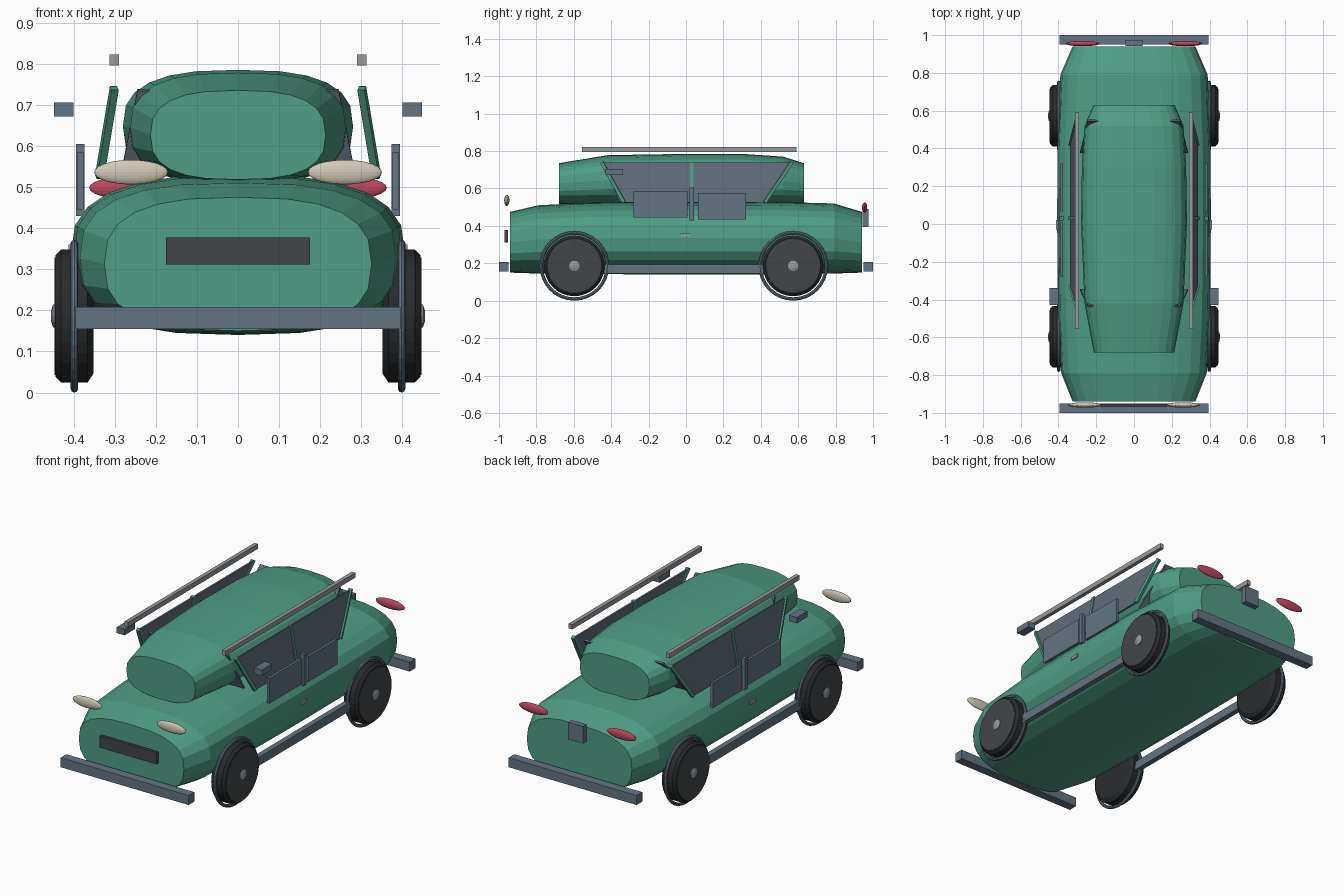
import bpy, bmesh, math
from mathutils import Vector, Matrix

if "Cube" in bpy.data.objects:
    bpy.data.objects.remove(bpy.data.objects["Cube"])


def mat(name, rgb):
    m = bpy.data.materials.new(name)
    m.diffuse_color = (*rgb, 1)
    m.use_nodes = True
    m.node_tree.nodes["Principled BSDF"].inputs["Base Color"].default_value = m.diffuse_color
    return m


GREEN = mat("body green", (0.078, 0.34, 0.235))
SLATE = mat("slate trim", (0.125, 0.178, 0.23))
GLASS = mat("window slate", (0.115, 0.15, 0.195))
TYRE = mat("tyre black", (0.022, 0.024, 0.026))
CHAR = mat("charcoal", (0.055, 0.06, 0.066))
SILVER = mat("light grey", (0.32, 0.33, 0.34))
CREAM = mat("lamp cream", (0.64, 0.58, 0.47))
RED = mat("lamp red", (0.52, 0.065, 0.11))


def finish(bm, name, material):
    bmesh.ops.recalc_face_normals(bm, faces=bm.faces)
    me = bpy.data.meshes.new(name)
    bm.to_mesh(me)
    bm.free()
    me.materials.append(material)
    ob = bpy.data.objects.new(name, me)
    bpy.context.collection.objects.link(ob)
    return ob


def box(name, lo, hi, material):
    bm = bmesh.new()
    lo, hi = Vector(lo), Vector(hi)
    bmesh.ops.create_cube(bm, size=1, matrix=Matrix.Translation((lo + hi) / 2)
                          @ Matrix.Diagonal((*(hi - lo), 1)))
    return finish(bm, name, material)


def bar(name, a, b, width, material):
    """Square bar between two points."""
    a, b = Vector(a), Vector(b)
    bm = bmesh.new()
    rot = (b - a).to_track_quat('Z', 'Y').to_matrix().to_4x4()
    bmesh.ops.create_cube(bm, size=1, matrix=Matrix.Translation((a + b) / 2) @ rot
                          @ Matrix.Diagonal((width, width, (b - a).length, 1)))
    return finish(bm, name, material)


def panel(name, corners, thickness, material):
    """Thin plate through four corners."""
    p = [Vector(c) for c in corners]
    n = (p[1] - p[0]).cross(p[3] - p[0]).normalized() * thickness / 2
    bm = bmesh.new()
    f = [bm.verts.new(v + n) for v in p]
    b = [bm.verts.new(v - n) for v in p]
    bm.faces.new(f)
    bm.faces.new(b[::-1])
    for i in range(4):
        j = (i + 1) % 4
        bm.faces.new((f[i], b[i], b[j], f[j]))
    return finish(bm, name, material)


def loft(name, sections, power, sides, material):
    """Rounded shell from (y, half width, bottom, top) sections."""
    bm = bmesh.new()
    rings = []
    for y, w, z0, z1 in sections:
        ring = []
        for i in range(sides):
            t = 2 * math.pi * i / sides
            c, s = math.cos(t), math.sin(t)
            ring.append(bm.verts.new((
                w * math.copysign(abs(c) ** (2 / power), c), y,
                (z0 + z1) / 2 + (z1 - z0) / 2 * math.copysign(abs(s) ** (2 / power), s))))
        rings.append(ring)
    for r, q in zip(rings, rings[1:]):
        for i in range(sides):
            j = (i + 1) % sides
            bm.faces.new((r[i], r[j], q[j], q[i]))
    bm.faces.new(rings[0])
    bm.faces.new(rings[-1][::-1])
    return finish(bm, name, material)


def lathe(name, profile, centre, side, material, steps=32, closed=False):
    """Spin (x, radius) points round the wheel axle."""
    bm = bmesh.new()
    rings = [[bm.verts.new((side * x, centre[0] + r * math.cos(2 * math.pi * i / steps),
                            centre[1] + r * math.sin(2 * math.pi * i / steps)))
              for i in range(steps)] for x, r in profile]
    pairs = list(zip(rings, rings[1:]))
    if closed:
        pairs.append((rings[-1], rings[0]))
    for r, q in pairs:
        for i in range(steps):
            j = (i + 1) % steps
            bm.faces.new((r[i], r[j], q[j], q[i]))
    if not closed:
        bm.faces.new(rings[0])
        bm.faces.new(rings[-1])
    return finish(bm, name, material)


def lamp(name, centre, radii, material):
    bm = bmesh.new()
    bmesh.ops.create_uvsphere(bm, u_segments=24, v_segments=12, radius=1,
                              matrix=Matrix.Translation(centre) @ Matrix.Diagonal((*radii, 1)))
    return finish(bm, name, material)


# Main shells
loft("body", [(-0.94, 0.325, 0.15, 0.475), (-0.79, 0.385, 0.145, 0.51),
              (-0.5, 0.4, 0.142, 0.525), (0, 0.407, 0.14, 0.53), (0.4, 0.405, 0.14, 0.53),
              (0.79, 0.39, 0.145, 0.52), (0.94, 0.325, 0.15, 0.475)], 2.7, 24, GREEN)
loft("cabin", [(-0.68, 0.213, 0.518, 0.735), (-0.42, 0.262, 0.512, 0.778),
               (0, 0.28, 0.51, 0.785), (0.3, 0.276, 0.51, 0.785),
               (0.52, 0.262, 0.512, 0.77), (0.63, 0.215, 0.518, 0.735)], 2.7, 24, GREEN)

# Bumpers, grille and rear box
box("front_bumper", (-0.395, -1, 0.155), (0.395, -0.95, 0.208), SLATE)
box("rear_bumper", (-0.395, 0.95, 0.155), (0.395, 1, 0.208), SLATE)
box("grille", (-0.175, -0.97, 0.312), (0.175, -0.953, 0.377), CHAR)
box("rear_plate_box", (-0.045, 0.943, 0.395), (0.045, 0.975, 0.49), SLATE)

# Windscreens, mostly sunk into the cabin
for name, y0, y1 in (("windscreen", -0.35, -0.435), ("rear_window", 0.38, 0.55)):
    panel(name, [(-0.285, y0, 0.53), (0.285, y0, 0.53),
                 (0.245, y1, 0.735), (-0.245, y1, 0.735)], 0.01, GLASS)

for side, label in ((-1, "left"), (1, "right")):
    def s(x, y, z):
        return (side * x, y, z)

    def sbox(name, lo, hi, material):
        xs = sorted((side * lo[0], side * hi[0]))
        box(f"{label}_{name}", (xs[0], *lo[1:]), (xs[1], *hi[1:]), material)

    # Side windows and their posts
    panel(f"{label}_side_window", [s(0.335, -0.33, 0.525), s(0.335, 0.42, 0.525),
                                   s(0.3, 0.565, 0.737), s(0.3, -0.45, 0.737)], 0.009, GLASS)
    for post, y0, y1 in (("front", -0.33, -0.45), ("middle", 0.03, 0.03), ("rear", 0.42, 0.565)):
        bar(f"{label}_{post}_pillar", s(0.337, y0, 0.525), s(0.301, y1, 0.74), 0.018, GREEN)

    # Door panels, post, handle, sill, mirror and roof rail
    sbox("front_door", (0.376, -0.28, 0.445), (0.39, 0.008, 0.585), SLATE)
    sbox("rear_door", (0.376, 0.065, 0.435), (0.39, 0.32, 0.575), SLATE)
    sbox("door_post", (0.373, 0.018, 0.43), (0.394, 0.042, 0.605), SLATE)
    sbox("door_handle", (0.395, -0.03, 0.343), (0.412, 0.022, 0.36), SILVER)
    sbox("sill", (0.375, -0.46, 0.145), (0.405, 0.44, 0.193), SLATE)
    sbox("mirror", (0.4, -0.43, 0.672), (0.448, -0.338, 0.705), SLATE)
    sbox("roof_rail", (0.29, -0.555, 0.795), (0.312, 0.59, 0.822), SILVER)

    # Lamps
    lamp(f"{label}_headlamp", s(0.26, -0.958, 0.536), (0.09, 0.014, 0.03), CREAM)
    lamp(f"{label}_tail_lamp", s(0.272, 0.955, 0.498), (0.09, 0.014, 0.027), RED)

    # Wheels with arch rings
    for axle, y in (("front", -0.597), ("rear", 0.573)):
        c = (y, 0.186)
        pre = f"{label}_{axle}"
        lathe(f"{pre}_tyre", [(0.352, 0.14), (0.366, 0.162), (0.43, 0.162), (0.444, 0.148)],
              c, side, TYRE)
        lathe(f"{pre}_rim", [(0.43, 0.143), (0.446, 0.143), (0.447, 0.13)], c, side, CHAR)
        lathe(f"{pre}_hub", [(0.44, 0.028), (0.45, 0.028), (0.455, 0.012)], c, side, SILVER, 12)
        ring = [(0.398 + 0.009 * math.cos(k * math.pi / 4), 0.177 + 0.009 * math.sin(k * math.pi / 4))
                for k in range(8)]
        lathe(f"{pre}_arch", ring, c, side, SLATE, 32, closed=True)
